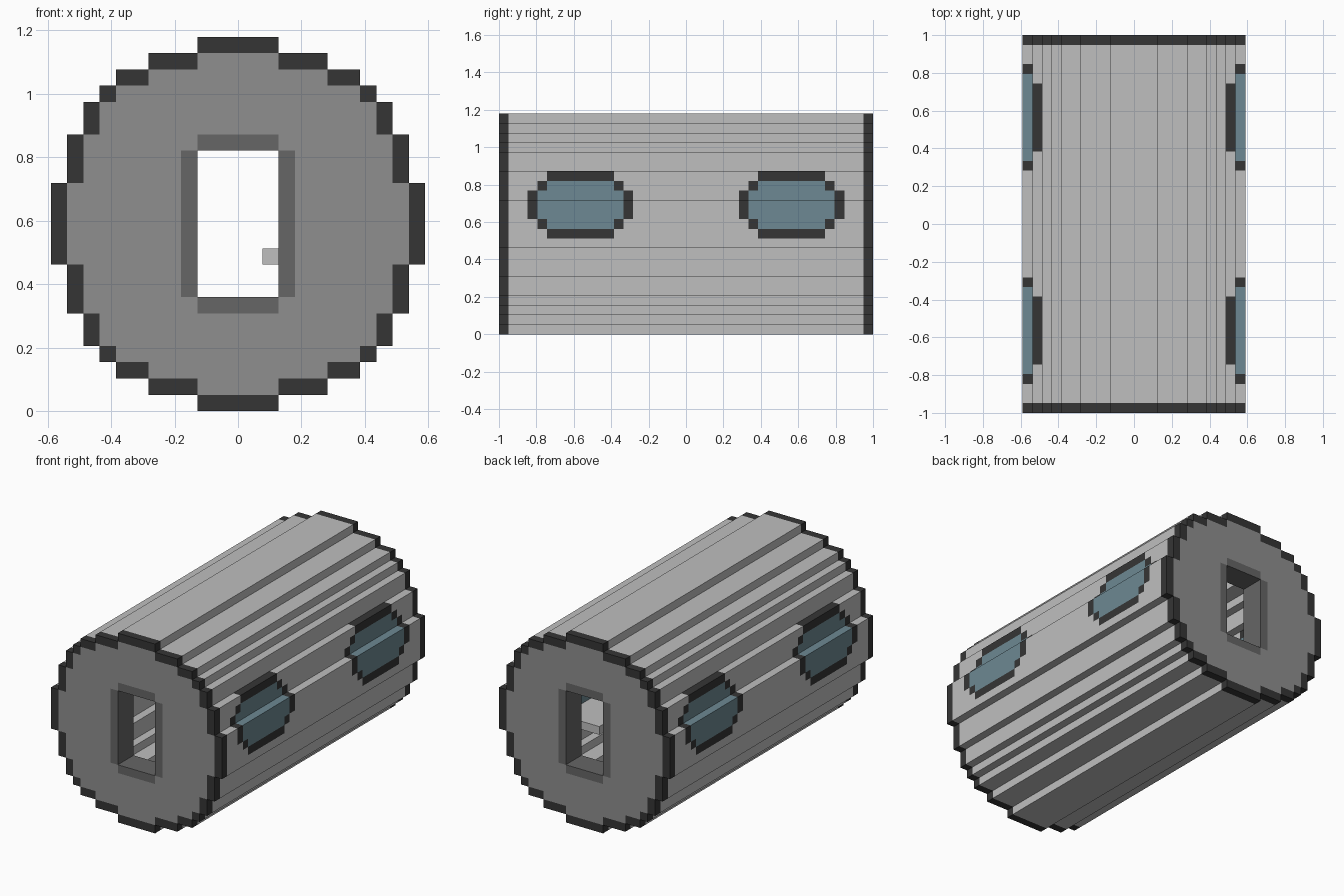
import bpy

cube = bpy.data.objects.get("Cube")
if cube:
    bpy.data.objects.remove(cube, do_unlink=True)

U = 2 / 39           # block size
END = 19             # last block index along the length
WALL = 3             # bulkhead thickness in blocks
# half-width in blocks of each row, bottom to top
LOWER = [2, 5, 7, 8, 9, 9, 10, 10, 10, 11, 11]
ROWS = LOWER + [11] + LOWER[::-1]


def srgb(hex_code):
    out = []
    for n in (0, 2, 4):
        c = int(hex_code[n:n + 2], 16) / 255
        out.append(c / 12.92 if c <= 0.04045 else ((c + 0.055) / 1.055) ** 2.4)
    return (*out, 1)


def material(name, hex_code):
    m = bpy.data.materials.new(name)
    m.use_nodes = True
    m.diffuse_color = srgb(hex_code)
    bsdf = next(n for n in m.node_tree.nodes if n.type == 'BSDF_PRINCIPLED')
    bsdf.inputs["Base Color"].default_value = srgb(hex_code)
    bsdf.inputs["Roughness"].default_value = 0.8
    return m


LIGHT = material("light_grey", "bfbfbf")
MID = material("mid_grey", "8f8f8f")
DARK = material("dark_grey", "666666")
BLACK = material("charcoal", "353535")
BLUE = material("blue_glass", "6d8993")

PART_MATERIAL = {
    "hull": LIGHT, "end_rims": BLACK, "bulkheads": MID, "door_frames": DARK,
    "window_frames": BLACK, "window_glass": BLUE,
    "console_table": LIGHT, "console_screen": BLUE,
}


def inside(i, k):
    return 0 <= k < len(ROWS) and abs(i) <= ROWS[k]


def on_ring(i, k):
    return not all(inside(*c) for c in ((i + 1, k), (i - 1, k), (i, k + 1), (i, k - 1)))


def window_part(j, k):
    """Stepped oval window, centred 11 blocks from the middle."""
    dy, dz = abs(abs(j) - 11), abs(k - 13)
    outer = {0: 5, 1: 5, 2: 4, 3: 3}.get(dz, -1)
    if dy > outer:
        return None
    return "window_frames" if dz == 3 or dy == outer else "window_glass"


def part_at(i, j, k):
    """Which part fills the given block, if any."""
    if not inside(i, k):
        return None
    ring = on_ring(i, k)
    if abs(j) > END - WALL:                      # end walls with a doorway
        if ring:
            return "end_rims" if abs(j) == END else "hull"
        if abs(i) <= 2 and 7 <= k <= 15:
            return None
        if (abs(i) == 3 and 7 <= k <= 15) or (abs(i) <= 2 and k in (6, 16)):
            return "door_frames"
        return "bulkheads"
    if ring:                                     # outer skin
        return window_part(j, k) or "hull"
    if 4 <= j <= 14:                             # console on the left wall
        if k == 9 and i >= 2:
            return "console_table"
        if i == 7 and 10 <= k <= 14 and 6 <= j <= 12:
            return "console_screen"
    return None


# fill the block grid
cells = {}
for k, half in enumerate(ROWS):
    for i in range(-half, half + 1):
        for j in range(-END, END + 1):
            name = part_at(i, j, k)
            if name:
                cells[i, j, k] = name


def add_strip(verts, faces, first, length, axis, sign, run):
    """One rectangle on the given side of a run of blocks."""
    lo = [first[0] - 0.5, first[1] - 0.5, first[2]]
    hi = [c + 1 for c in lo]
    hi[run] += length - 1
    lo[axis] = hi[axis] = hi[axis] if sign > 0 else lo[axis]
    a, b = (axis + 1) % 3, (axis + 2) % 3
    corners = []
    for pa, pb in ((lo, lo), (hi, lo), (hi, hi), (lo, hi)):
        p = list(lo)
        p[a], p[b] = pa[a], pb[b]
        corners.append(tuple(c * U for c in p))
    if sign < 0:
        corners.reverse()
    n = len(verts)
    verts.extend(corners)
    faces.append((n, n + 1, n + 2, n + 3))


def build_part(name, mat):
    """Skin the exposed sides of a part with long strips."""
    own = [c for c, p in cells.items() if p == name]
    verts, faces = [], []
    for axis in range(3):
        run = 0 if axis == 1 else 1              # strips run lengthwise
        for sign in (1, -1):
            step = [0, 0, 0]
            step[axis] = sign
            open_cells = {c for c in own
                          if tuple(a + b for a, b in zip(c, step)) not in cells}
            for c in sorted(open_cells):
                prev = list(c)
                prev[run] -= 1
                if tuple(prev) in open_cells:
                    continue
                nxt, length = list(c), 0
                while tuple(nxt) in open_cells:
                    nxt[run] += 1
                    length += 1
                add_strip(verts, faces, c, length, axis, sign, run)
    mesh = bpy.data.meshes.new(name)
    mesh.from_pydata(verts, [], faces)
    mesh.materials.append(mat)
    mesh.update()
    obj = bpy.data.objects.new(name, mesh)
    bpy.context.scene.collection.objects.link(obj)


for part, mat in PART_MATERIAL.items():
    build_part(part, mat)
